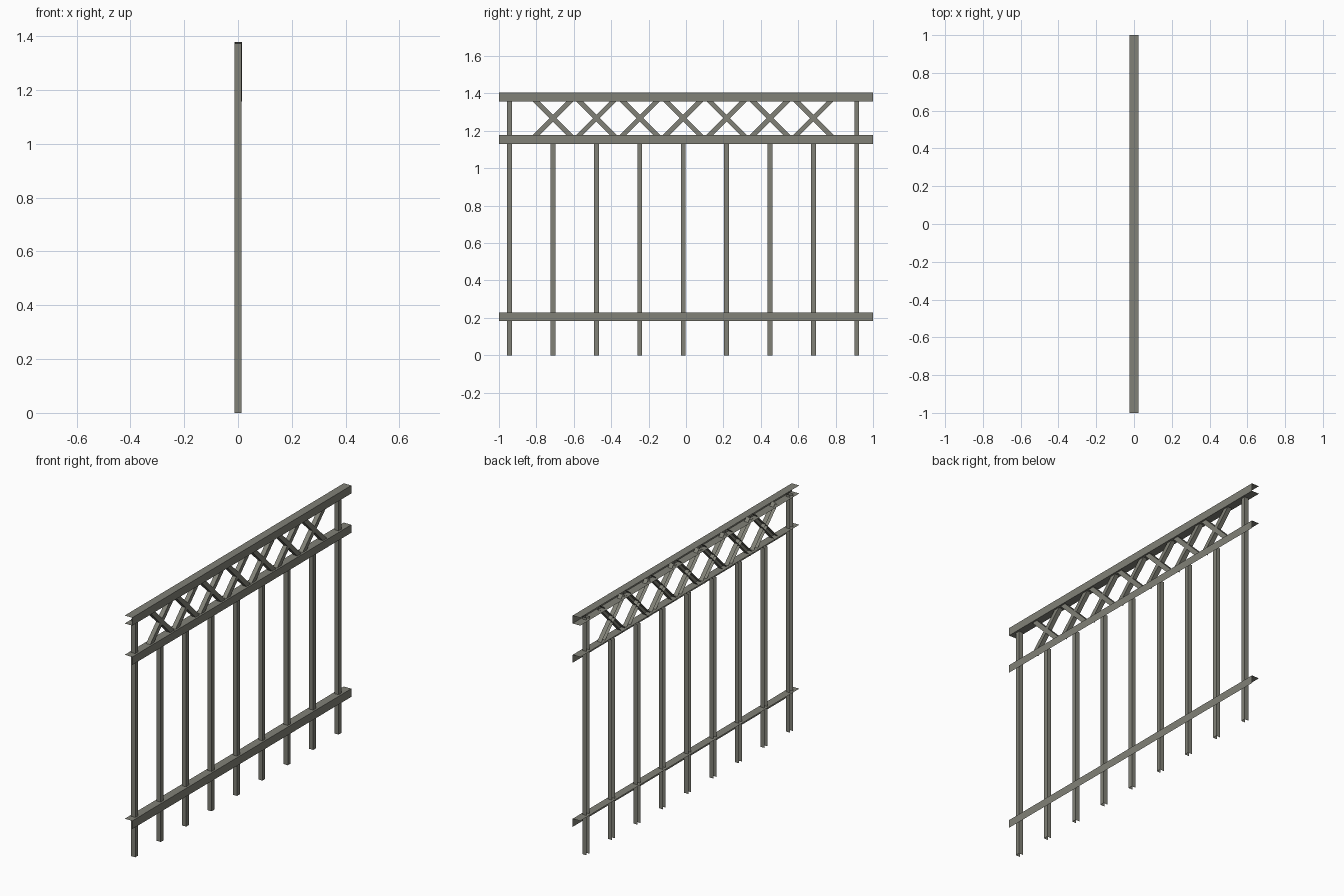
import bpy, math
from mathutils import Matrix, Vector

if "Cube" in bpy.data.objects:
    bpy.data.objects.remove(bpy.data.objects["Cube"])

steel = bpy.data.materials.new("grey_steel")
steel.diffuse_color = (0.22, 0.22, 0.185, 1)
steel.use_nodes = True
steel.node_tree.nodes["Principled BSDF"].inputs["Base Color"].default_value = steel.diffuse_color


def sheet(name, profile, length, matrix):
    """Open thin-sheet section (x, y points) extruded along local z."""
    n = len(profile)
    verts = [matrix @ Vector((x, y, z)) for z in (0, length) for x, y in profile]
    faces = [(i, i + 1, n + i + 1, n + i) for i in range(n - 1)]
    mesh = bpy.data.meshes.new(name)
    mesh.from_pydata(verts, [], faces)
    mesh.materials.append(steel)
    obj = bpy.data.objects.new(name, mesh)
    bpy.context.collection.objects.link(obj)
    return obj


# Rails: local x = world x, local y = world z, local z = world y
R = 0.024
to_rail = Matrix(((1, 0, 0, 0), (0, 0, 1, -1), (0, 1, 0, 0), (0, 0, 0, 1)))


def rail(name, low, high, channel):
    profile = [(R, low), (R, high), (-R, high)]
    if channel:
        profile.insert(0, (-R, low))
    # reverse so the normals point outward
    sheet(name, profile[::-1], 2.0, to_rail)


rail("top_rail", 1.358, 1.404, True)
rail("middle_rail", 1.131, 1.177, False)
rail("bottom_rail", 0.183, 0.23, False)

# Bars: channels open towards -x
W = 0.013
channel = [(-W, -W), (W, -W), (W, W), (-W, W)]
first, step, count = -0.943, 0.232, 9
for i in range(count):
    y = first + i * step
    end = i in (0, count - 1)
    sheet("end_post" if end else "upright_bar", channel,
          1.372 if end else 1.155, Matrix.Translation((0, y, 0)))

    # Crossed braces above each inner bar
    if not end:
        length = 0.285
        for side in (-1, 1):
            m = (Matrix.Translation((0.0015 if side > 0 else 0, y, 1.268))
                 @ Matrix.Rotation(side * math.radians(45), 4, 'X')
                 @ Matrix.Translation((0, 0, -length / 2)))
            sheet("cross_brace", channel, length, m)
